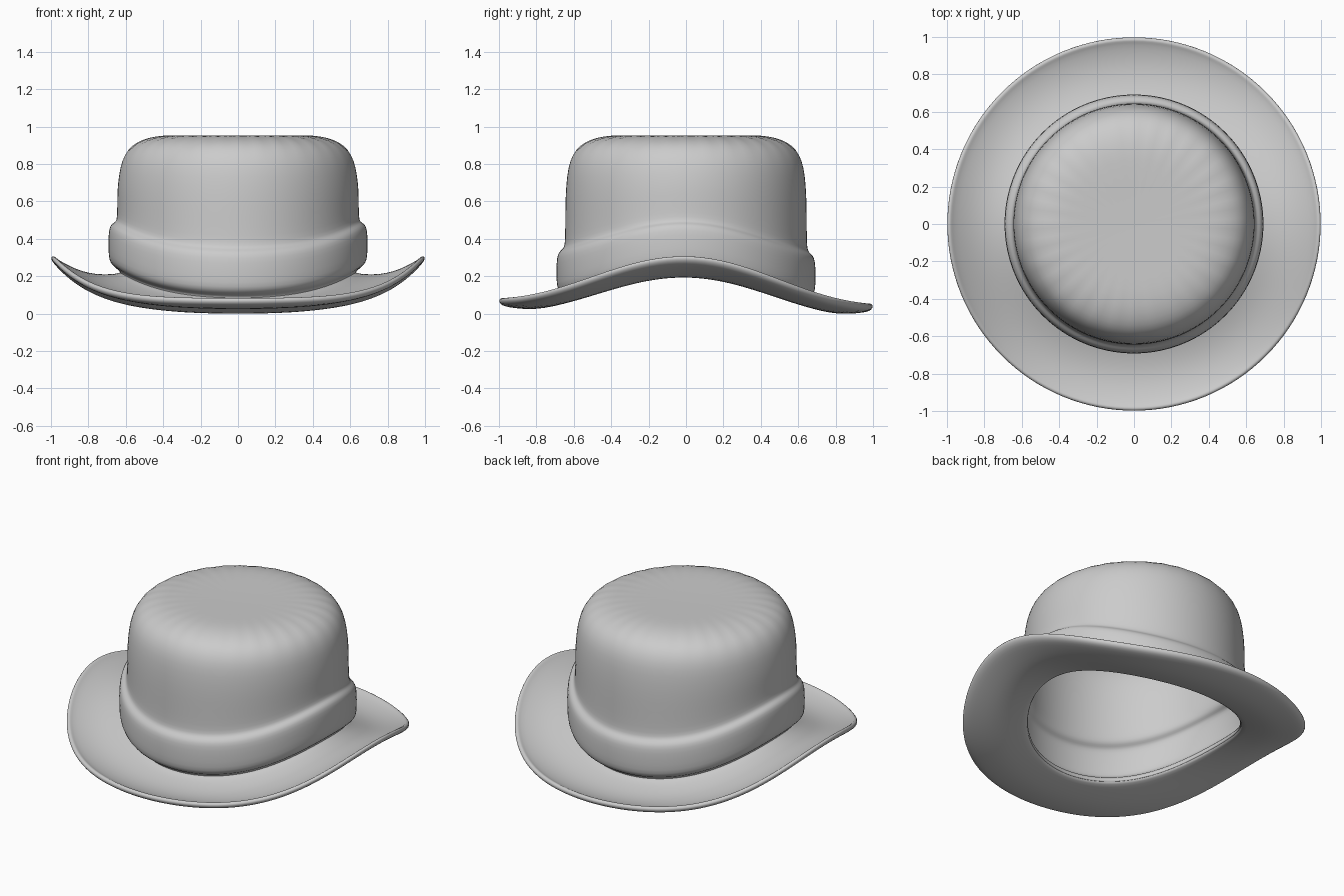
import bpy, bmesh, math

if "Cube" in bpy.data.objects:
    bpy.data.objects.remove(bpy.data.objects["Cube"])

SEG = 64


def bend(r, z, t):
    """Saddle-shaped sweep of the brim, fading out towards the crown top."""
    x, y = r * math.cos(t), r * math.sin(t)
    k = min(max((z - 0.28) / 0.52, 0), 1)
    fade = 1 - k * k * (3 - 2 * k)
    lift = 0.097 * (1 + math.cos(math.pi * min(abs(y), 0.95) / 0.95)) - 0.015 * y
    # upturned edge, strongest at the sides
    c = max(r - 0.76, 0) / 0.24
    curl = (0.045 + 0.05 * math.cos(t) ** 2) * c ** 1.5
    # soft puckers around the crown shoulder
    if z > 0.8 and r > 0.1:
        z += 0.005 * math.cos(32 * t) * math.exp(-((r - 0.52) / 0.12) ** 2)
    return (x, y, z + lift * fade + curl)


def revolve(name, profile, closed=False, shell=0):
    bm = bmesh.new()
    rings = []
    for r, z in profile:
        if r == 0:
            rings.append([bm.verts.new(bend(0, z, 0))] * SEG)
        else:
            rings.append([bm.verts.new(bend(r, z, 2 * math.pi * i / SEG))
                          for i in range(SEG)])
    pairs = list(zip(rings, rings[1:]))
    if closed:
        pairs.append((rings[-1], rings[0]))
    for a, b in pairs:
        for i in range(SEG):
            j = (i + 1) % SEG
            quad = list(dict.fromkeys([a[i], b[i], b[j], a[j]]))
            bm.faces.new(quad)
    bmesh.ops.recalc_face_normals(bm, faces=bm.faces)
    for f in bm.faces:
        f.smooth = True
    me = bpy.data.meshes.new(name)
    bm.to_mesh(me)
    bm.free()
    ob = bpy.data.objects.new(name, me)
    bpy.context.collection.objects.link(ob)
    if shell:
        s = ob.modifiers.new("thickness", 'SOLIDIFY')
        s.thickness = shell
        s.offset = -1
    m = ob.modifiers.new("smooth", 'SUBSURF')
    m.levels = m.render_levels = 1
    return ob


# crown with the swollen hat band moulded into its lower part
revolve("crown_and_band", [
    (0, 0.953), (0.15, 0.954), (0.3, 0.957), (0.4, 0.957), (0.48, 0.944),
    (0.545, 0.918), (0.59, 0.88), (0.622, 0.82), (0.637, 0.74), (0.645, 0.62),
    (0.646, 0.48), (0.647, 0.36), (0.65, 0.31), (0.662, 0.297), (0.68, 0.287),
    (0.691, 0.262), (0.694, 0.2), (0.693, 0.12), (0.685, 0.085),
    (0.662, 0.06), (0.64, 0.045), (0.63, 0.03), (0.632, 0.018)], shell=0.012)

# brim: upper face, rolled edge, lower face
revolve("brim", [
    (0.625, 0.035), (0.645, 0.025), (0.68, 0.021), (0.76, 0.02), (0.84, 0.02),
    (0.91, 0.022), (0.965, 0.026), (0.978, 0.032), (0.99, 0.031), (1.001, 0.018),
    (0.999, 0.003), (0.985, -0.008), (0.95, -0.008), (0.88, -0.003),
    (0.8, 0.001), (0.72, 0.003), (0.65, 0.004), (0.62, 0.008)], closed=True)

# stand the hat on the floor
bpy.context.view_layer.update()
dg = bpy.context.evaluated_depsgraph_get()
low = min(v.co.z for v in bpy.data.objects["brim"].evaluated_get(dg).data.vertices)
for ob in bpy.context.collection.objects:
    ob.location.z = -low
